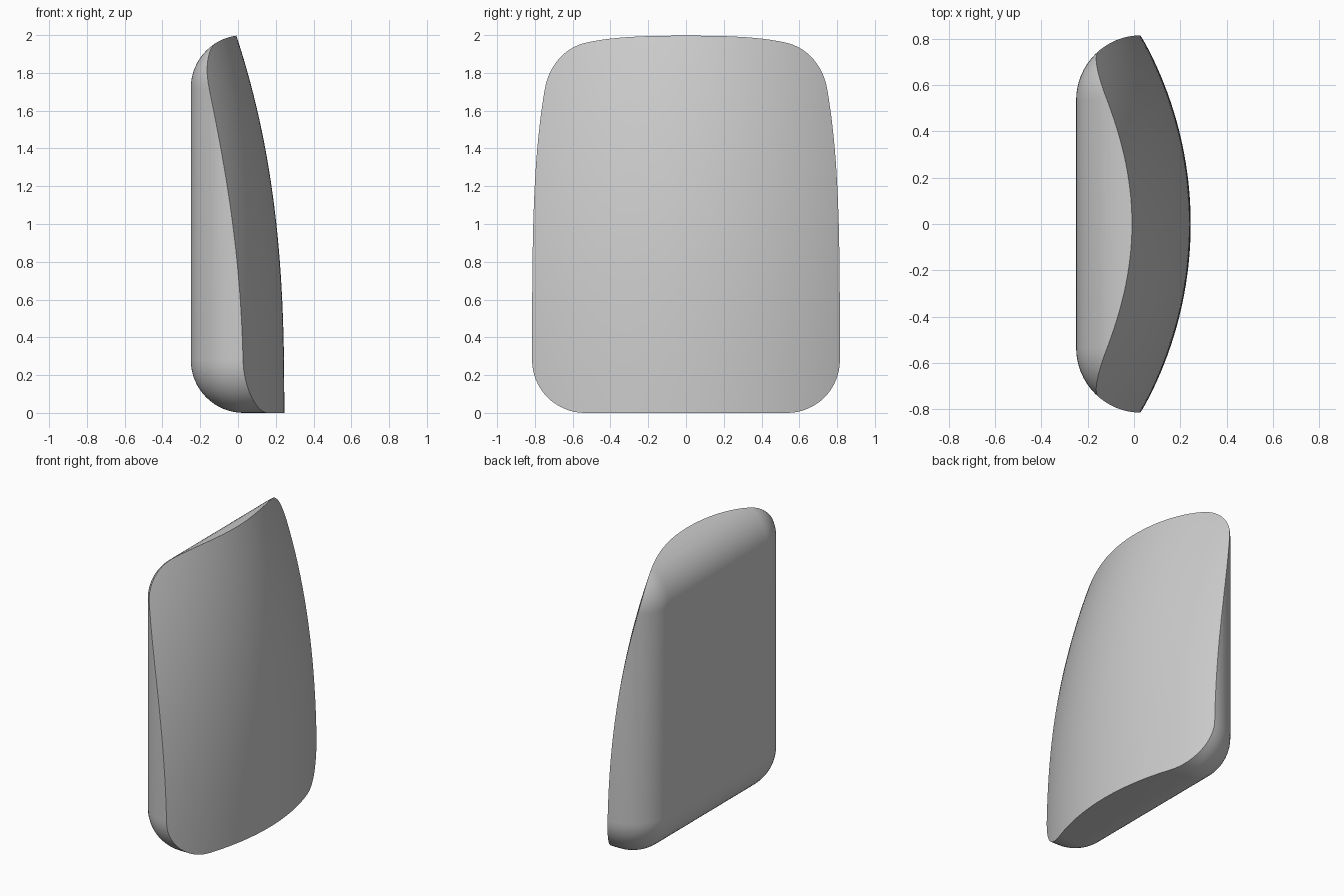
import bpy
import bmesh

if "Cube" in bpy.data.objects:
    bpy.data.objects.remove(bpy.data.objects["Cube"], do_unlink=True)

HALF_WIDTH, HEIGHT, BACK, FRONT, RADIUS = 0.815, 2.0, -0.25, 0.9, 0.28

grey = bpy.data.materials.new("plain grey")
grey.use_nodes = True
colour = (0.6, 0.6, 0.6, 1)
grey.diffuse_color = colour
grey.node_tree.nodes["Principled BSDF"].inputs["Base Color"].default_value = colour


def add_object(name, bm):
    bmesh.ops.recalc_face_normals(bm, faces=bm.faces)
    mesh = bpy.data.meshes.new(name)
    bm.to_mesh(mesh)
    bm.free()
    mesh.materials.append(grey)
    obj = bpy.data.objects.new(name, mesh)
    bpy.context.collection.objects.link(obj)
    return obj


def front_x(y, z):
    """Crowned front: bows across the width, leans back towards the top."""
    z = max(z, 0)
    bow = 1.65 - (1.65 ** 2 - y * y) ** 0.5
    return 0.245 - 0.042 * z ** 2.6 - bow * (1 + 0.09 * z * z)


# Body: block with rounded edges, overlong towards the front
bm = bmesh.new()
bmesh.ops.create_cube(bm, size=1)
for v in bm.verts:
    v.co.x = FRONT if v.co.x > 0 else BACK
    v.co.y *= 2 * HALF_WIDTH
    v.co.z = (v.co.z + 0.5) * HEIGHT
bmesh.ops.bevel(bm, geom=bm.edges[:], offset=RADIUS, segments=16,
                profile=0.5, affect='EDGES')
body = add_object("padded_panel", bm)

# Cutter: everything in front of the crowned surface
bm = bmesh.new()
N = 48
rows = []
for i in range(N + 1):
    y = -0.9 + 1.8 * i / N
    rows.append([bm.verts.new((front_x(y, z), y, z))
                 for z in (-0.1 + 2.2 * j / N for j in range(N + 1))])
for a, b in zip(rows, rows[1:]):
    for j in range(N):
        bm.faces.new((a[j], b[j], b[j + 1], a[j + 1]))
extruded = bmesh.ops.extrude_face_region(bm, geom=bm.faces[:], use_keep_orig=True)
for item in extruded["geom"]:
    if isinstance(item, bmesh.types.BMVert):
        item.co.x = 1.2
cutter = add_object("front_cutter", bm)
cutter.hide_render = True

# Trim the body and keep the front rim crisp
bpy.ops.object.select_all(action='DESELECT')
bpy.context.view_layer.objects.active = body
body.select_set(True)
trim = body.modifiers.new("front_trim", 'BOOLEAN')
trim.operation = 'DIFFERENCE'
trim.solver = 'EXACT'
trim.object = cutter
bpy.ops.object.modifier_apply(modifier=trim.name)
bpy.data.objects.remove(cutter, do_unlink=True)
bpy.ops.object.shade_smooth_by_angle(angle=0.5)
